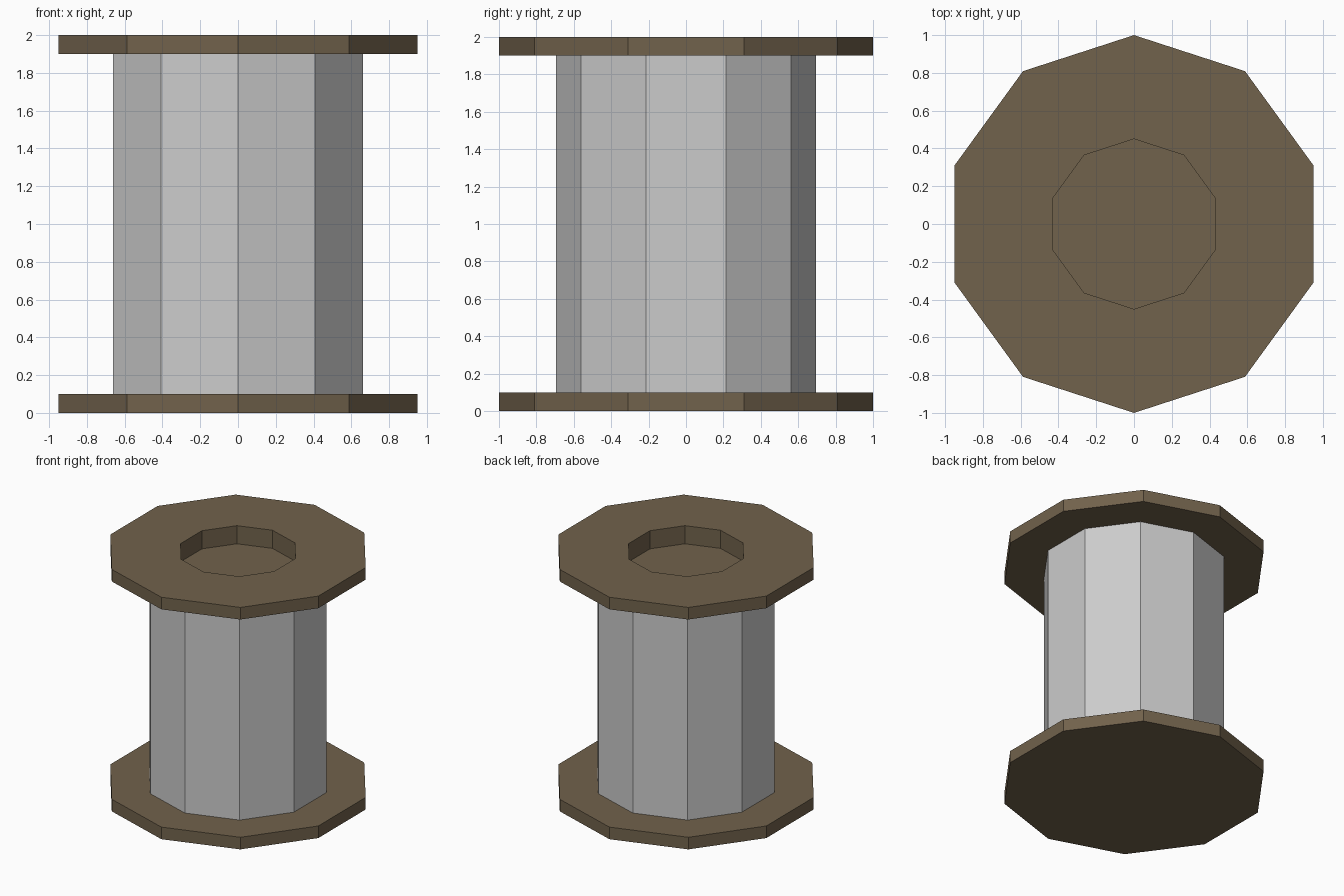
import bpy, bmesh, math

if "Cube" in bpy.data.objects:
    bpy.data.objects.remove(bpy.data.objects["Cube"])

SIDES = 10
brown = bpy.data.materials.new("brown_wood")
brown.diffuse_color = (0.165, 0.122, 0.072, 1)
brown.use_nodes = True
brown.node_tree.nodes["Principled BSDF"].inputs["Base Color"].default_value = brown.diffuse_color


def lathe(name, profile, cap_start=False, cap_end=False, mat=None):
    """Sweep (radius, z) points, listed top to bottom, round a ten-sided ring."""
    bm = bmesh.new()
    rings = []
    for r, z in profile:
        ring = []
        for i in range(SIDES):
            a = math.pi / 2 + 2 * math.pi * i / SIDES
            ring.append(bm.verts.new((r * math.cos(a), r * math.sin(a), z)))
        rings.append(ring)
    for up, low in zip(rings, rings[1:]):
        for i in range(SIDES):
            j = (i + 1) % SIDES
            bm.faces.new((up[i], low[i], low[j], up[j]))
    if cap_start:
        bm.faces.new(rings[0])
    if cap_end:
        bm.faces.new(rings[-1][::-1])
    mesh = bpy.data.meshes.new(name)
    bm.to_mesh(mesh)
    bm.free()
    obj = bpy.data.objects.new(name, mesh)
    bpy.context.collection.objects.link(obj)
    if mat:
        mesh.materials.append(mat)
    return obj


R_CORE = 0.695

# Top flange with a shallow recess in the middle
lathe("top_flange", [(0.45, 1.85), (0.45, 2), (1, 2), (1, 1.9), (R_CORE, 1.9)],
      cap_start=True, mat=brown)

# Grey barrel between the flanges
lathe("barrel", [(R_CORE, 1.9), (R_CORE, 0.1)])

# Bottom flange, closed underneath
lathe("bottom_flange", [(R_CORE, 0.1), (1, 0.1), (1, 0)], cap_end=True, mat=brown)
